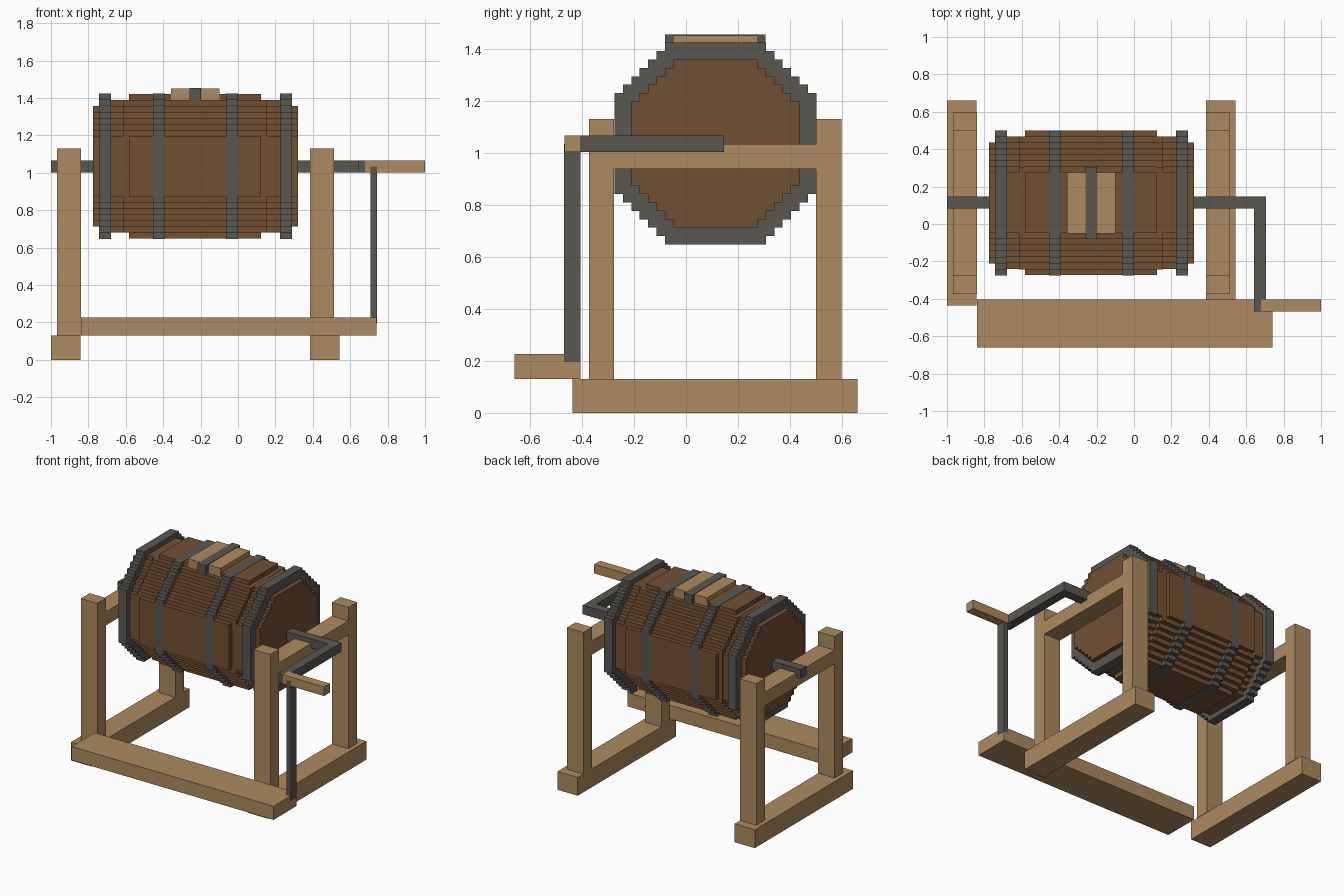
import bpy
import bmesh
from mathutils import Vector

cube = bpy.data.objects.get("Cube")
if cube:
    bpy.data.objects.remove(cube, do_unlink=True)


def make_material(name, color):
    mat = bpy.data.materials.new(name)
    mat.use_nodes = True
    mat.diffuse_color = (*color, 1)
    mat.node_tree.nodes["Principled BSDF"].inputs["Base Color"].default_value = (*color, 1)
    return mat


TAN = make_material("light wood", (0.42, 0.26, 0.115))
BROWN = make_material("dark wood", (0.17, 0.082, 0.034))
IRON = make_material("iron", (0.102, 0.095, 0.083))

AXIS_Y, AXIS_Z = 0.113, 1.035   # barrel axis


def add_object(name, bm, mat):
    bmesh.ops.recalc_face_normals(bm, faces=bm.faces)
    mesh = bpy.data.meshes.new(name)
    bm.to_mesh(mesh)
    bm.free()
    mesh.materials.append(mat)
    obj = bpy.data.objects.new(name, mesh)
    bpy.context.collection.objects.link(obj)
    return obj


def box(name, x, y, z, mat):
    """Box from its (min, max) range on each axis."""
    bm = bmesh.new()
    bmesh.ops.create_cube(bm, size=1)
    for v in bm.verts:
        v.co = Vector([(lo + hi) / 2 + c * (hi - lo)
                       for c, (lo, hi) in zip(v.co, (x, y, z))])
    return add_object(name, bm, mat)


def stepped_drum(name, x, radius, flat, steps, mat):
    """Octagon with staircase diagonals, extruded along x."""
    u = (radius - flat) / steps
    quarter = []
    for k in range(steps + 1):
        quarter.append((flat + k * u, radius - k * u))
        if k < steps:
            quarter.append((flat + k * u, radius - (k + 1) * u))
    outline = []
    for turn in range(4):
        outline += quarter
        quarter = [(b, -a) for a, b in quarter]
    bm = bmesh.new()
    face = bm.faces.new([bm.verts.new((x[0], AXIS_Y + a, AXIS_Z + b)) for a, b in outline])
    side = bmesh.ops.extrude_face_region(bm, geom=[face], use_keep_orig=True)
    moved = [g for g in side["geom"] if isinstance(g, bmesh.types.BMVert)]
    bmesh.ops.translate(bm, verts=moved, vec=(x[1] - x[0], 0, 0))
    return add_object(name, bm, mat)


# Barrel: layers that swell toward the middle
stepped_drum("barrel_core", (-0.775, 0.32), 0.323, 0.162, 5, BROWN)
stepped_drum("barrel_shoulder", (-0.70, 0.25), 0.354, 0.162, 6, BROWN)
stepped_drum("barrel_staves", (-0.615, 0.155), 0.355, 0.193, 5, BROWN)
stepped_drum("barrel_panels", (-0.583, 0.122), 0.386, 0.162, 7, BROWN)

# Iron hoops
for i, x0 in enumerate((-0.742, -0.455, -0.064, 0.225)):
    stepped_drum(f"hoop_{i + 1}", (x0, x0 + 0.064), 0.388, 0.194, 6, IRON)

# Hatch with its strap
box("hatch", (-0.357, -0.1), (-0.05, 0.276), (1.39, 1.451), TAN)
box("hatch_strap", (-0.26, -0.197), (-0.08, 0.306), (1.388, 1.454), IRON)

# Two support frames
for side, x0 in (("right", -1.0), ("left", 0.385)):
    foot_x = (x0, x0 + 0.158)
    post_x = (-0.968, -0.839) if side == "right" else (0.385, 0.514)
    box(f"{side}_foot", foot_x, (-0.437, 0.66), (0, 0.13), TAN)
    box(f"{side}_front_post", post_x, (-0.373, -0.276), (0.13, 1.13), TAN)
    box(f"{side}_back_post", post_x, (0.5, 0.597), (0.13, 1.13), TAN)
    box(f"{side}_crossbar", post_x, (-0.276, 0.5), (0.937, 1.034), TAN)

# Treadle plank along the front
box("treadle", (-0.839, 0.74), (-0.66, -0.405), (0.13, 0.227), TAN)

# Axle, crank and treadle rod
box("axle", (-1.0, 0.65), (0.083, 0.147), (1.002, 1.066), IRON)
box("crank_arm", (0.642, 0.705), (-0.403, 0.147), (1.002, 1.066), IRON)
box("crank_end", (0.642, 0.678), (-0.467, -0.403), (1.002, 1.066), IRON)
box("crank_handle", (0.678, 1.0), (-0.467, -0.403), (1.002, 1.066), TAN)
box("treadle_rod", (0.709, 0.742), (-0.469, -0.405), (0.195, 1.034), IRON)
